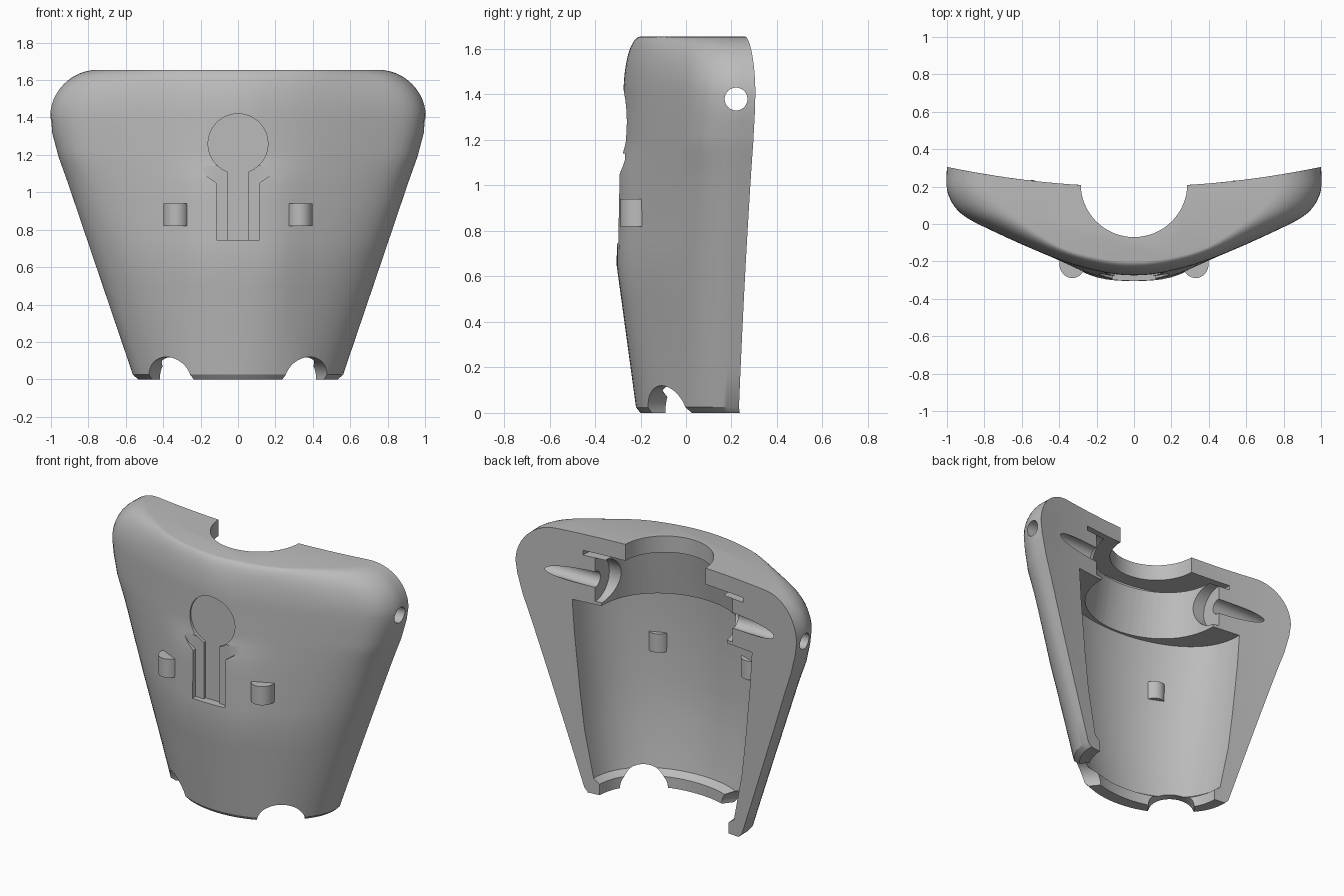
import bpy, bmesh
from math import sin, cos, pi, radians
from mathutils import Vector, Matrix

cube = bpy.data.objects.get("Cube")
if cube:
    bpy.data.objects.remove(cube, do_unlink=True)

grey = bpy.data.materials.new("plain grey")
grey.use_nodes = True
COLOUR = (0.5, 0.5, 0.5, 1)
grey.diffuse_color = COLOUR
grey.node_tree.nodes["Principled BSDF"].inputs["Base Color"].default_value = COLOUR


def make(name, bm):
    bmesh.ops.recalc_face_normals(bm, faces=bm.faces)
    me = bpy.data.meshes.new(name)
    bm.to_mesh(me)
    bm.free()
    ob = bpy.data.objects.new(name, me)
    bpy.context.collection.objects.link(ob)
    me.materials.append(grey)
    return ob


def loft(name, rings):
    """Skin a stack of closed rings and cap both ends."""
    bm = bmesh.new()
    rows = [[bm.verts.new(p) for p in ring] for ring in rings]
    for a, b in zip(rows, rows[1:]):
        for i in range(len(a)):
            j = (i + 1) % len(a)
            bm.faces.new((a[i], a[j], b[j], b[i]))
    bm.faces.new(rows[0])
    bm.faces.new(rows[-1])
    return make(name, bm)


def cylinder(name, centre, radius, depth, rot=Matrix(), squash=(1, 1)):
    bm = bmesh.new()
    bmesh.ops.create_cone(bm, cap_ends=True, segments=64, radius1=radius, radius2=radius, depth=depth,
                          matrix=Matrix.Translation(centre) @ rot @ Matrix.Diagonal((*squash, 1, 1)))
    return make(name, bm)


def plate_cutter(name, outline, floor):
    """Front-facing outline in x, z reaching back to the recess floor."""
    return loft(name, [[(x, y, z) for x, z in outline] for y in (-0.6, floor)])


def cut(body, cutter):
    cutter.hide_render = True
    mod = body.modifiers.new("cut", "BOOLEAN")
    mod.operation = "DIFFERENCE"
    mod.solver = "EXACT"
    mod.object = cutter
    bpy.context.view_layer.objects.active = body
    bpy.ops.object.modifier_apply(modifier=mod.name)
    bpy.data.objects.remove(cutter, do_unlink=True)


def smooth_half(points, steps=4):
    """Catmull-Rom through a half section, mirrored at its first point."""
    p = [Vector(q) for q in points]
    p = [Vector((-p[1].x, p[1].y))] + p + [2 * p[-1] - p[-2]]
    out = []
    for a, b, c, d in zip(p, p[1:], p[2:], p[3:]):
        for s in range(steps):
            t = s / steps
            out.append(0.5 * (2 * b + (c - a) * t + (2 * a - 5 * b + 4 * c - d) * t ** 2
                              + (3 * b - a - 3 * c + d) * t ** 3))
    return out + [p[-2]]


def back_y(x):
    return 0.2 + 0.105 * x * x


def body_ring(section, z):
    half = smooth_half(section)
    w = half[-1].x
    half[-1].y = back_y(w)
    front = [(-p.x, p.y, z) for p in reversed(half[1:])] + [(p.x, p.y, z) for p in half]
    n = 16
    back = [(w * (1 - 2 * i / n), back_y(w * (1 - 2 * i / n)), z) for i in range(1, n)]
    return front + back


def mix(a, b, k):
    return [(p[0] + (q[0] - p[0]) * k, p[1] + (q[1] - p[1]) * k) for p, q in zip(a, b)]


# Outer body: half sections from hem to shoulders
hem = [(0, -.22), (.16, -.2), (.31, -.14), (.45, -.03), (.53, .07), (.56, .16), (.56, .235)]
belly = [(0, -.305), (.2, -.285), (.38, -.2), (.58, -.08), (.71, .04), (.77, .16), (.77, .26)]
chest = [(0, -.3), (.2, -.275), (.4, -.195), (.68, -.06), (.84, .05), (.905, .17), (.905, .285)]
upper = [(0, -.275), (.2, -.255), (.42, -.185), (.72, -.05), (.89, .05), (.955, .17), (.955, .295)]
shoulder = [(0, -.275), (.2, -.25), (.43, -.18), (.75, -.04), (.93, .06), (1, .18), (1, .305)]
crown = [(0, -.2), (.2, -.18), (.4, -.12), (.58, 0), (.68, .08), (.74, .16), (.75, .26)]
rings = [body_ring([(x * 0.95, y + 0.02) for x, y in hem], 0)]
for a, b, z0, z1 in ((hem, belly, .025, .65), (belly, chest, .65, 1.05),
                     (chest, upper, 1.05, 1.19), (upper, shoulder, 1.19, 1.36)):
    rings += [body_ring(mix(a, b, k / 4), z0 + (z1 - z0) * k / 4) for k in range(4)]
for i in range(13):
    t = i / 12 * pi / 2
    rings.append(body_ring(mix(shoulder, crown, 1 - cos(t)), 1.4 + 0.255 * sin(t)))
body = loft("torso_shell", rings)


# Hollow inside, open at the back
def hollow_ring(w, front, z):
    arc = []
    for i in range(33):
        t = radians(-90 + 180 * i / 32)
        arc.append((w * sin(t), 0.25 - (0.25 - front) * max(cos(t), 0) ** 0.85, z))
    return [(-w, 0.6, z)] + arc + [(w, 0.6, z)]


hollow = [(.46, -.12, -.1), (.46, -.12, .07), (.5, -.165, .1), (.56, -.215, .4), (.59, -.225, .65),
          (.625, -.225, 1.0), (.64, -.21, 1.22)]
cut(body, loft("hollow_cutter", [hollow_ring(*h) for h in hollow]))
cut(body, loft("upper_hollow_cutter", [hollow_ring(*h) for h in ((.45, -.2, 1.2), (.42, -.13, 1.55))]))

# Neck opening with a thin groove under the collar
cut(body, cylinder("neck_cutter", (0, .215, 1.6), .285, .4))
cut(body, cylinder("groove_cutter", (0, .215, 1.535), .57, .03, squash=(1, .66)))

# Arm pivot: through hole and wider inner counterbore
along_x = Matrix.Rotation(pi / 2, 4, "Y")
cut(body, cylinder("pivot_cutter", (0, .22, 1.38), .05, 2.4, along_x))
cut(body, cylinder("counterbore_cutter", (0, .22, 1.38), .14, .98, along_x))

# Leg notches in the hem
for side in (-1, 1):
    axis = Vector((side * 0.62, -0.78, 0)).to_track_quat("Z", "Y").to_matrix().to_4x4()
    cut(body, cylinder("leg_notch_cutter", (side * .37, -.09, 0), .13, .5, axis, (1.08, .92)))

# Keyhole recess on the front: shallow channel, then deeper disc and stem
half = [(.115, .745), (.115, 1.05), (.165, 1.085), (.21, 1.14)]
cut(body, plate_cutter("channel_cutter", half + [(-x, z) for x, z in reversed(half)], -.268))
key = [(.16 * sin(t), 1.26 - .16 * cos(t)) for t in (radians(20 + 320 * i / 48) for i in range(49))]
cut(body, plate_cutter("keyhole_cutter", [(-.055, .745), (.055, .745)] + key, -.25))

# Upright lugs set through the front wall
lugs = [cylinder(name, (side * .33, -.212, .88), .069, .12, squash=(1, 1.12))
        for name, side in (("right_lug", -1), ("left_lug", 1))]

for ob in [body] + lugs:
    bpy.ops.object.select_all(action="DESELECT")
    ob.select_set(True)
    bpy.context.view_layer.objects.active = ob
    bpy.ops.object.shade_smooth_by_angle(angle=radians(30))
